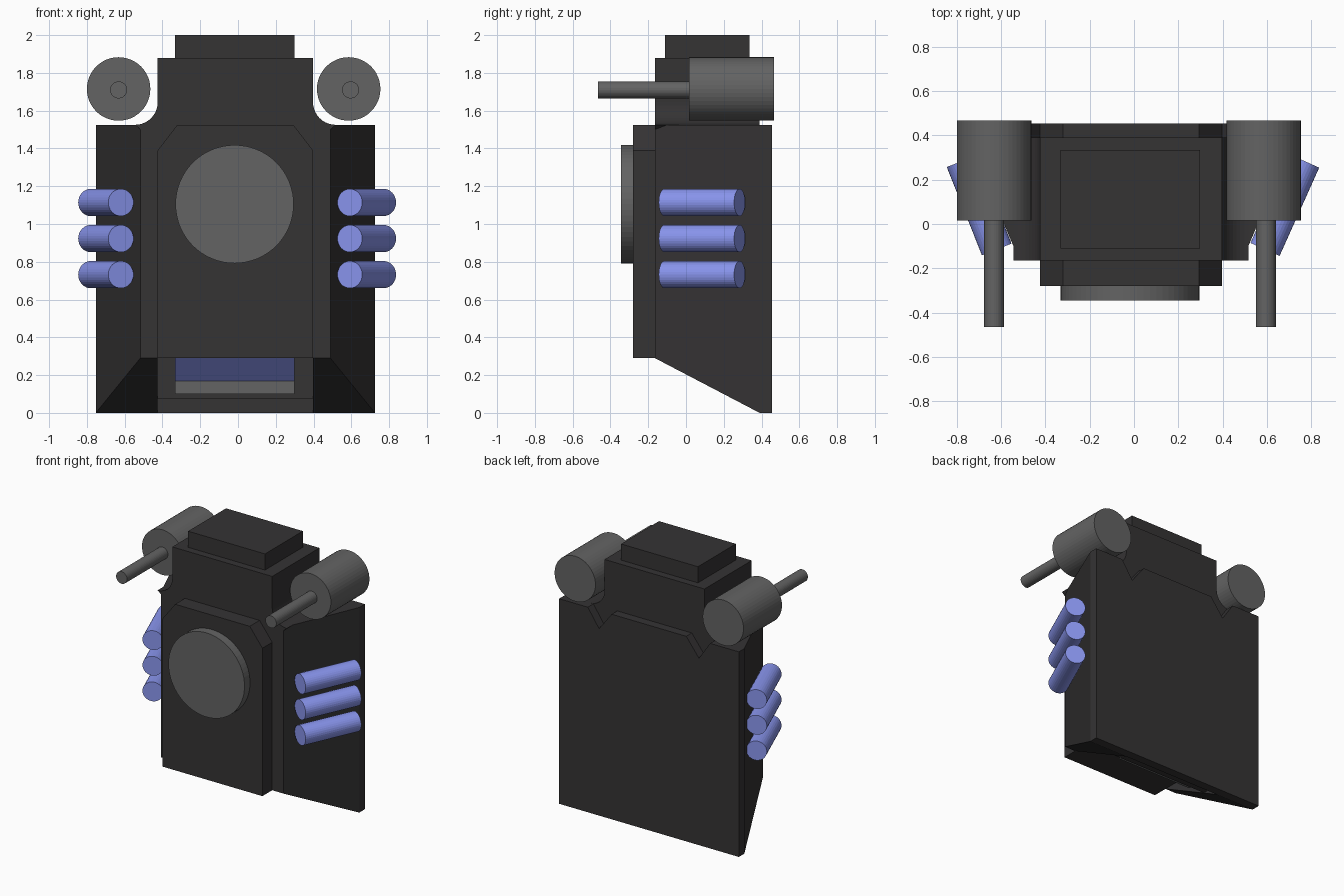
import bpy, bmesh, math
from mathutils import Vector

if "Cube" in bpy.data.objects:
    bpy.data.objects.remove(bpy.data.objects["Cube"])


def material(name, rgb):
    m = bpy.data.materials.new(name)
    m.diffuse_color = (*rgb, 1)
    m.use_nodes = True
    m.node_tree.nodes["Principled BSDF"].inputs["Base Color"].default_value = m.diffuse_color
    return m


DARK = material("dark_shell", (0.035, 0.033, 0.034))
GREY = material("mid_grey", (0.125, 0.125, 0.125))
BLUE = material("blue", (0.25, 0.30, 0.85))
C = -0.014  # centre line of the body


def loft(name, ring_a, ring_b, mat):
    """Solid between two matching rings of points."""
    bm = bmesh.new()
    a = [bm.verts.new(p) for p in ring_a]
    b = [bm.verts.new(p) for p in ring_b]
    bm.faces.new(a)
    bm.faces.new(b[::-1])
    n = len(a)
    for i in range(n):
        j = (i + 1) % n
        bm.faces.new((a[i], b[i], b[j], a[j]))
    bmesh.ops.recalc_face_normals(bm, faces=bm.faces[:])
    me = bpy.data.meshes.new(name)
    bm.to_mesh(me)
    bm.free()
    me.materials.append(mat)
    ob = bpy.data.objects.new(name, me)
    bpy.context.collection.objects.link(ob)
    return ob


def plate(name, xz, y0, y1, mat):
    """Front outline (x, z) extruded along y."""
    return loft(name, [(x, y0, z) for x, z in xz], [(x, y1, z) for x, z in xz], mat)


def box(name, x0, x1, y0, y1, z0, z1, mat):
    return plate(name, [(x0, z0), (x1, z0), (x1, z1), (x0, z1)], y0, y1, mat)


def symmetric(half):
    """Right-hand outline (offset, z), bottom to top, mirrored about C."""
    return [(C + d, z) for d, z in half] + [(C - d, z) for d, z in reversed(half)]


def rod(name, p, q, r, mat, sides=48):
    p, q = Vector(p), Vector(q)
    bpy.ops.mesh.primitive_cylinder_add(vertices=sides, radius=r, depth=(q - p).length,
                                        location=(p + q) / 2)
    ob = bpy.context.object
    ob.rotation_euler = (q - p).to_track_quat('Z', 'Y').to_euler()
    ob.name = name
    ob.data.materials.append(mat)
    return ob


# Central block with neck and concave shoulder fillets
R = 0.12
fillet = [(0.411 + R - R * math.cos(t), 1.645 - R * math.sin(t))
          for t in (math.radians(90 - 9 * i) for i in range(11))]
plate("core", symmetric([(0.411, 0.29), (0.411, 1.50), (0.503, 1.50)] + fillet + [(0.411, 1.88)]),
      -0.165, 0.39, DARK)

# Back plate with two V notches in its top edge
plate("back_plate", symmetric([(0.739, 0), (0.739, 1.525), (0.503, 1.525),
                               (0.411, 1.39), (0.307, 1.525)]), 0.39, 0.455, DARK)

# Front plate with chamfered top corners, and its disc
plate("front_plate", symmetric([(0.411, 0.29), (0.411, 1.39), (0.307, 1.525)]),
      -0.28, -0.165, DARK)
rod("front_disc", (-0.018, -0.345, 1.105), (-0.018, -0.28, 1.105), 0.313, GREY, 64)

# Top cap
box("top_cap", -0.333, 0.299, -0.11, 0.335, 1.88, 2.0, DARK)

# Underside recess: block, grey bar and sloped blue panel
box("recess_block", C - 0.411, C + 0.411, 0.25, 0.39, 0.075, 0.29, DARK)
box("recess_bar", -0.333, 0.299, 0.20, 0.25, 0.10, 0.17, GREY)
tri = [(0.07, 0.29), (0.20, 0.17), (0.25, 0.17), (0.25, 0.29)]
loft("recess_panel", [(-0.333, y, z) for y, z in tri], [(0.299, y, z) for y, z in tri], BLUE)

for s, side in ((-1, "left"), (1, "right")):
    # Slanted wing with bevelled underside
    foot = [(0.411, -0.165), (0.503, -0.165), (0.739, 0.39), (0.411, 0.39)]
    loft(f"wing_{side}",
         [(C + s * d, y, 0.29 * (0.39 - y) / 0.555) for d, y in foot],
         [(C + s * d, y, 1.525) for d, y in foot], DARK)

    # Shoulder drum and barrel
    x = -0.023 + s * 0.609
    rod(f"drum_{side}", (x, 0.015, 1.715), (x, 0.467, 1.715), 0.168, GREY)
    bx = -0.018 + s * 0.614
    rod(f"barrel_{side}", (bx, -0.465, 1.71), (bx, 0.02, 1.71), 0.045, GREY, 32)

    # Three side tubes
    for i in range(3):
        z = 1.114 - 0.191 * i
        rod(f"tube_{side}_{i + 1}", (C + s * 0.606, -0.115, z),
            (-0.004 + s * 0.775, 0.284, z), 0.072, BLUE, 32)
